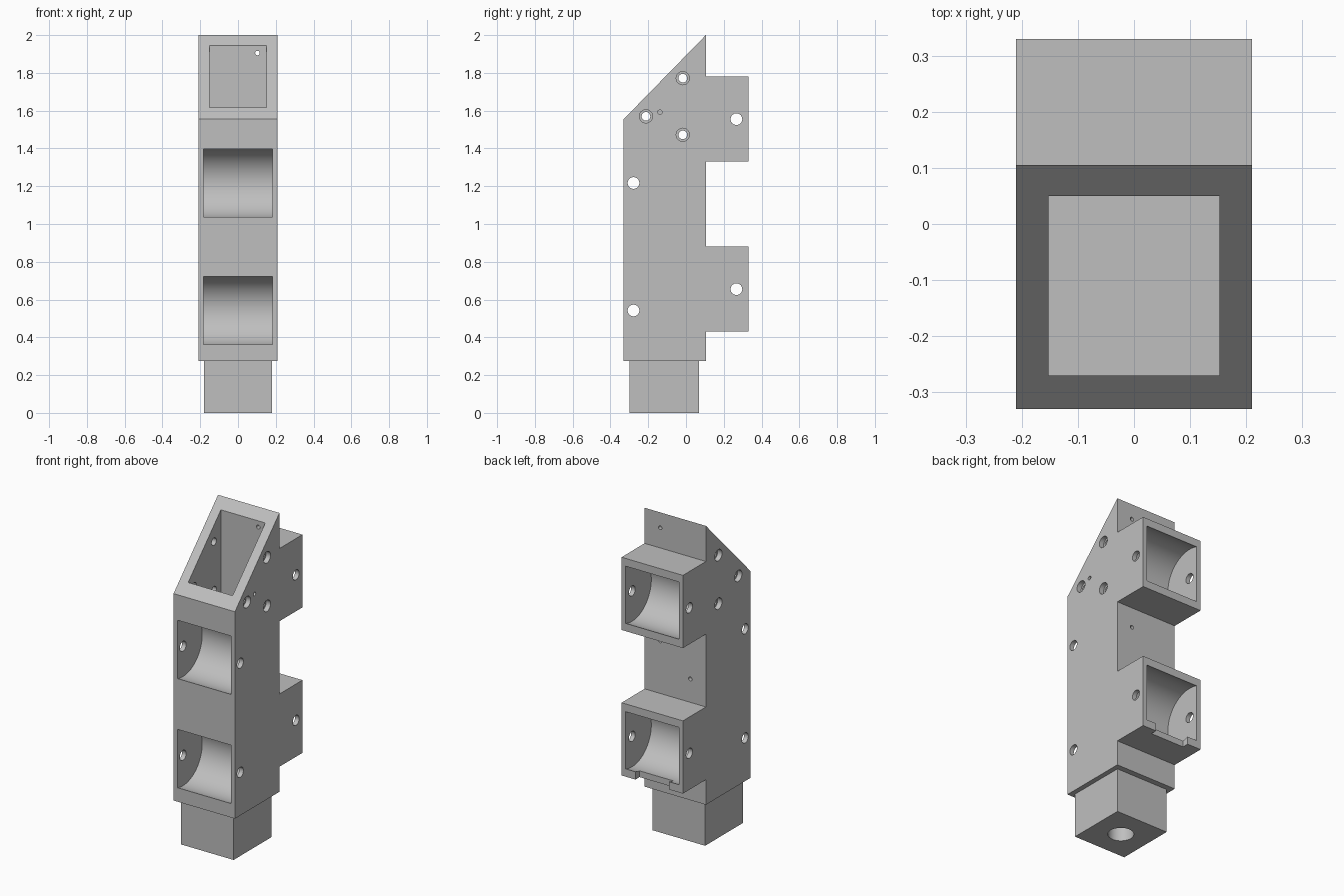
import bpy, bmesh
from math import pi, radians
from mathutils import Matrix, Vector

default = bpy.data.objects.get("Cube")
if default:
    bpy.data.objects.remove(default, do_unlink=True)

grey = bpy.data.materials.new("plain grey")
grey.use_nodes = True
colour = (0.52, 0.52, 0.52, 1)
grey.diffuse_color = colour
grey.node_tree.nodes["Principled BSDF"].inputs["Base Color"].default_value = colour


def add_object(name, bm):
    bmesh.ops.recalc_face_normals(bm, faces=bm.faces)
    mesh = bpy.data.meshes.new(name)
    bm.to_mesh(mesh)
    bm.free()
    mesh.materials.append(grey)
    ob = bpy.data.objects.new(name, mesh)
    bpy.context.collection.objects.link(ob)
    return ob


def box(name, low, high):
    low, high = Vector(low), Vector(high)
    bm = bmesh.new()
    bmesh.ops.create_cube(bm, size=1, matrix=Matrix.Translation((low + high) / 2)
                          @ Matrix.Diagonal((*(high - low), 1)))
    return add_object(name, bm)


def cylinder(name, axis, centre, radius, length, sides=32):
    turn = {"X": Matrix.Rotation(pi / 2, 4, "Y"),
            "Y": Matrix.Rotation(pi / 2, 4, "X"),
            "Z": Matrix.Identity(4)}[axis]
    bm = bmesh.new()
    bmesh.ops.create_cone(bm, cap_ends=True, segments=sides, radius1=radius, radius2=radius,
                          depth=length, matrix=Matrix.Translation(centre) @ turn)
    return add_object(name, bm)


def combine(target, tool, operation="DIFFERENCE"):
    tool.hide_render = True
    mod = target.modifiers.new(tool.name, "BOOLEAN")
    mod.operation, mod.solver, mod.object = operation, "EXACT", tool
    bpy.ops.object.select_all(action="DESELECT")
    bpy.context.view_layer.objects.active = target
    target.select_set(True)
    bpy.ops.object.modifier_apply(modifier=mod.name)
    bpy.data.objects.remove(tool, do_unlink=True)


HALF, FRONT, BACK, REAR = 0.21, -0.33, 0.105, 0.33

# Column with a slanted top and two rear housings, extruded across x
profile = [(FRONT, 0.275), (BACK, 0.275), (BACK, 0.43), (REAR, 0.43), (REAR, 0.88),
           (BACK, 0.88), (BACK, 1.33), (REAR, 1.33), (REAR, 1.78), (BACK, 1.78),
           (BACK, 2.0), (FRONT, 1.555)]
bm = bmesh.new()
side = bm.faces.new([bm.verts.new((-HALF, y, z)) for y, z in profile])
new = bmesh.ops.extrude_face_region(bm, geom=[side])["geom"]
bmesh.ops.translate(bm, verts=[v for v in new if isinstance(v, bmesh.types.BMVert)],
                    vec=(2 * HALF, 0, 0))
body = add_object("column_body", bm)

# Foot plug under the column, with its socket
combine(body, box("foot_plug", (-0.18, -0.3, 0), (0.18, 0.07, 0.3)), "UNION")
combine(body, cylinder("foot_socket", "Z", (0, -0.115, 0.1), 0.073, 0.4))

# Open well in the slanted top
combine(body, box("top_well", (-0.152, -0.27, 1.43), (0.152, 0.05, 2.2)))

# Round roller pockets and their axle holes
for y, z in [(-0.278, 0.542), (-0.278, 1.217), (0.267, 0.655), (0.267, 1.555)]:
    combine(body, cylinder("roller_pocket", "X", (0, y, z), 0.188, 0.364, 64))
    combine(body, cylinder("axle_hole", "X", (0, y, z), 0.031, 1))

# Counterbored screw holes on both sides of the well
for y, z in [(-0.017, 1.772), (-0.212, 1.57), (-0.017, 1.472)]:
    combine(body, cylinder("screw_hole", "X", (0, y, z), 0.023, 1))
    for s in (-1, 1):
        combine(body, cylinder("counterbore", "X", (s * HALF, y, z), 0.035, 0.06))

# Small wire holes: one in the side wall, three in the rear wall
combine(body, cylinder("side_wire_hole", "X", (0.2, -0.138, 1.592), 0.012, 0.15, 16))
for x, z in [(0.103, 1.905), (0.103, 1.205), (-0.103, 1.025)]:
    combine(body, cylinder("rear_wire_hole", "Y", (x, 0.08, z), 0.012, 0.15, 16))

# Notch in the lower lip of the lower rear housing
combine(body, box("lip_notch", (-0.115, 0.29, 0.4), (0.115, 0.4, 0.52)))

bpy.ops.object.select_all(action="DESELECT")
body.select_set(True)
bpy.context.view_layer.objects.active = body
bpy.ops.object.shade_smooth_by_angle(angle=radians(30))
